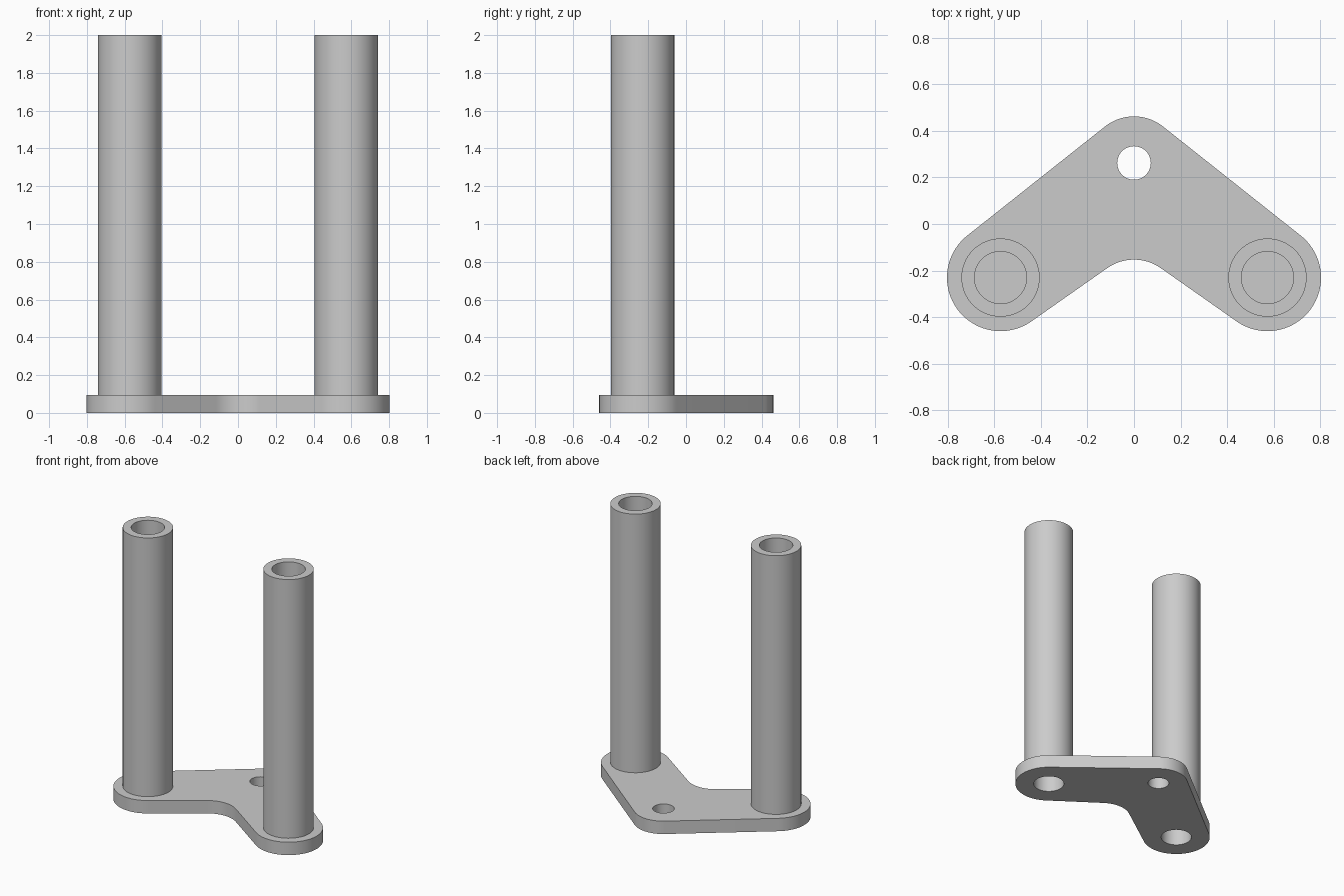
import bpy
import bmesh
import math
from mathutils import Matrix, Vector

cube = bpy.data.objects.get("Cube")
if cube:
    bpy.data.objects.remove(cube, do_unlink=True)

grey = bpy.data.materials.new("plain grey")
grey.use_nodes = True
colour = (0.6, 0.6, 0.6, 1)
grey.diffuse_color = colour
grey.node_tree.nodes["Principled BSDF"].inputs["Base Color"].default_value = colour

PLATE = 0.095
POST_X, POST_Y = 0.573, -0.23
PAD_R, APEX_R, APEX_Y = 0.23, 0.2, 0.262
SCREW_R = 0.104


def arc(cx, cy, r, start, end, steps=24):
    angles = [math.radians(start + (end - start) * i / steps) for i in range(steps + 1)]
    return [(cx + r * math.cos(a), cy + r * math.sin(a)) for a in angles]


def finish(obj):
    """Weld, orient and shade a mesh with sharp edges kept."""
    bm = bmesh.new()
    bm.from_mesh(obj.data)
    bmesh.ops.remove_doubles(bm, verts=bm.verts, dist=0.0001)
    bmesh.ops.recalc_face_normals(bm, faces=bm.faces)
    bm.to_mesh(obj.data)
    bm.free()
    obj.data.materials.clear()
    obj.data.materials.append(grey)
    bpy.ops.object.select_all(action='DESELECT')
    obj.select_set(True)
    bpy.context.view_layer.objects.active = obj
    bpy.ops.object.shade_smooth_by_angle(angle=math.radians(30))


# V-shaped plate: rounded apex, two round pads, filleted inner corner, three holes
outer, inner = 38.4, 35.1
outline = arc(0, APEX_Y, APEX_R, 90 - outer, 90 + outer)
outline += arc(-POST_X, POST_Y, PAD_R, 90 + outer, 270 + inner, 48)
outline += arc(0, -0.353, APEX_R, 90 + inner, 90 - inner)
outline += arc(POST_X, POST_Y, PAD_R, -90 - inner, 90 - outer, 48)
loops = [outline, arc(0, APEX_Y, 0.072, 0, 360, 48)[:-1]]
loops += [arc(s * POST_X, POST_Y, SCREW_R, 0, 360, 64)[:-1] for s in (-1, 1)]

curve = bpy.data.curves.new("base_plate", 'CURVE')
curve.dimensions = '2D'
curve.fill_mode = 'BOTH'
curve.extrude = PLATE / 2
for points in loops:
    spline = curve.splines.new('POLY')
    spline.points.add(len(points) - 1)
    for p, (x, y) in zip(spline.points, points):
        p.co = (x, y, 0, 1)
    spline.use_cyclic_u = True
source = bpy.data.objects.new("plate_outline", curve)
bpy.context.collection.objects.link(source)
bpy.context.view_layer.update()
mesh = bpy.data.meshes.new_from_object(source.evaluated_get(bpy.context.evaluated_depsgraph_get()))
bpy.data.objects.remove(source, do_unlink=True)
mesh.transform(Matrix.Translation((0, 0, PLATE / 2)))
plate = bpy.data.objects.new("base_plate", mesh)
bpy.context.collection.objects.link(plate)
finish(plate)

# Upright posts: turned profile with a blind bore from each end
profile = [(0, 0.5), (SCREW_R, 0.5), (SCREW_R, PLATE), (0.168, PLATE),
           (0.168, 2), (0.112, 2), (0.112, 1.4), (0, 1.4)]
for name, side in (("right_post", -1), ("left_post", 1)):
    bm = bmesh.new()
    verts = [bm.verts.new((r, 0, z)) for r, z in profile]
    edges = [bm.edges.new(pair) for pair in zip(verts, verts[1:])]
    bmesh.ops.spin(bm, geom=verts + edges, cent=(0, 0, 0), axis=(0, 0, 1),
                   angle=math.tau, steps=64, use_merge=True)
    bmesh.ops.translate(bm, verts=bm.verts, vec=Vector((side * POST_X, POST_Y, 0)))
    data = bpy.data.meshes.new(name)
    bm.to_mesh(data)
    bm.free()
    post = bpy.data.objects.new(name, data)
    bpy.context.collection.objects.link(post)
    finish(post)
